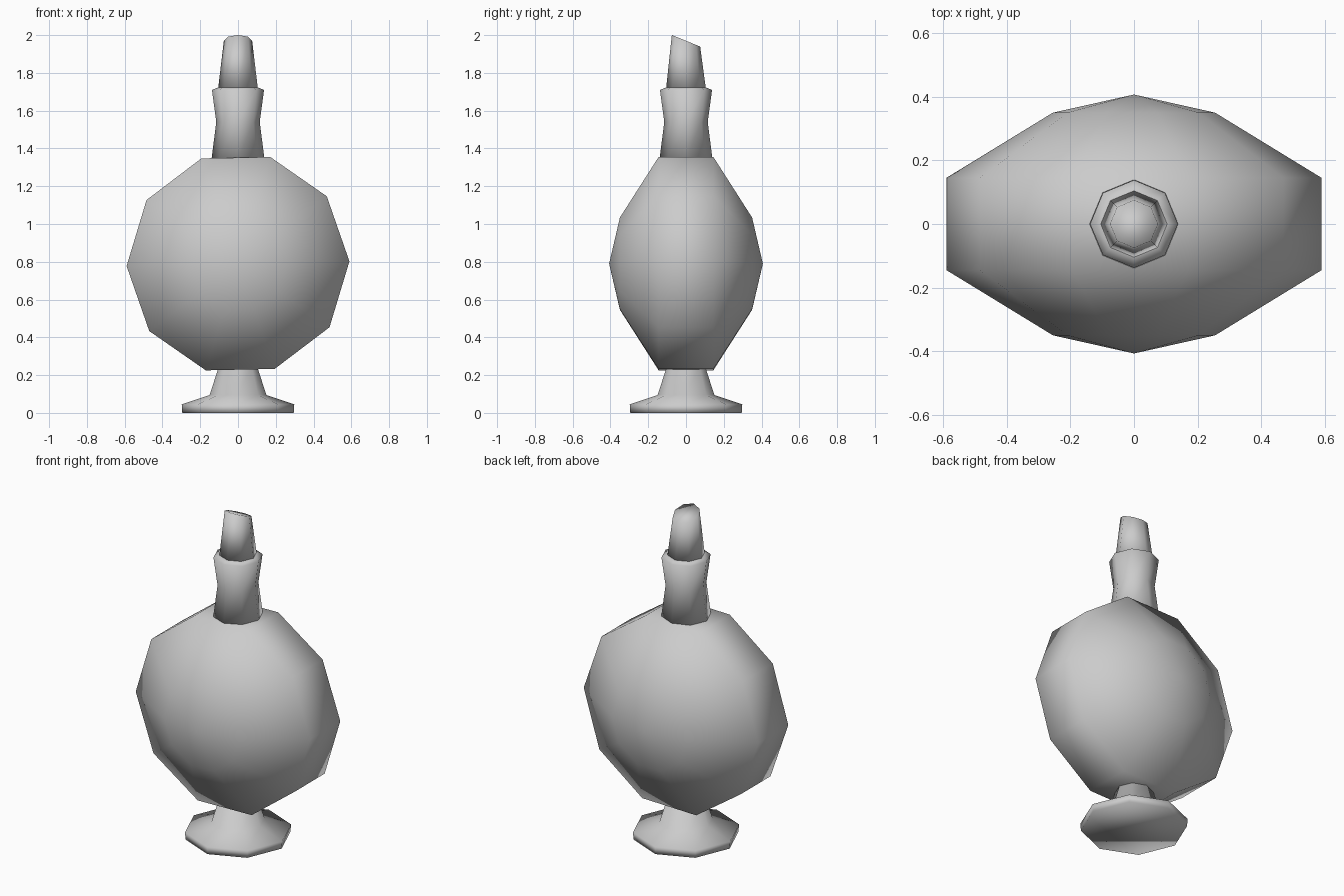
import bpy
import bmesh
import math
from mathutils import Matrix, Vector

cube = bpy.data.objects.get("Cube")
if cube:
    bpy.data.objects.remove(cube, do_unlink=True)

# Single plain grey
grey = bpy.data.materials.new("plain grey")
grey.use_nodes = True
grey.diffuse_color = (0.6, 0.6, 0.6, 1)
grey.node_tree.nodes["Principled BSDF"].inputs["Base Color"].default_value = grey.diffuse_color


def lathe(name, profile, sides, turn=0.0, matrix=Matrix(), adjust=None):
    """Revolve (radius, height) pairs around z; zero radius makes a pole."""
    bm = bmesh.new()
    rings = []
    for r, h in profile:
        count = sides if r > 0 else 1
        angles = [turn + math.tau * i / sides for i in range(count)]
        rings.append([bm.verts.new((r * math.cos(a), r * math.sin(a), h)) for a in angles])
    for low, high in zip(rings, rings[1:]):
        for i in range(sides):
            j = (i + 1) % sides
            corners = [low[i % len(low)], low[j % len(low)],
                       high[j % len(high)], high[i % len(high)]]
            bm.faces.new(list(dict.fromkeys(corners)))
    for ring in (rings[0], rings[-1]):
        if len(ring) > 1:
            bm.faces.new(ring)
    if adjust:
        adjust(rings)
    bm.transform(matrix)
    bmesh.ops.recalc_face_normals(bm, faces=bm.faces)
    for face in bm.faces:
        face.smooth = True
    mesh = bpy.data.meshes.new(name)
    bm.to_mesh(mesh)
    bm.free()
    mesh.materials.append(grey)
    obj = bpy.data.objects.new(name, mesh)
    bpy.context.collection.objects.link(obj)
    return obj


def slant_top(rings):
    """Tilt the last ring so the front is higher than the back."""
    for v in rings[-1]:
        v.co.z -= 0.41 * v.co.y


# Pedestal foot
lathe("foot", [(0.295, 0), (0.298, 0.045), (0.15, 0.095), (0.1, 0.25)], 8)

# Flattened round flask, revolved around the y axis
half = [(0, 0.407), (0.255, 0.35), (0.59, 0.145)]
body_profile = [(r, -h) for r, h in half] + half[::-1]
lathe("flask_body", body_profile, 10, math.radians(1.2),
      Matrix.Translation(Vector((0, 0, 0.79))) @ Matrix.Rotation(math.pi / 2, 4, "X"))

# Waisted neck with a flared lip
lathe("neck", [(0.14, 1.345), (0.115, 1.54), (0.138, 1.71), (0.1, 1.725)], 8)

# Tapered stopper with a slanted end
lathe("stopper", [(0.106, 1.71), (0.075, 1.97)], 8, adjust=slant_top)
